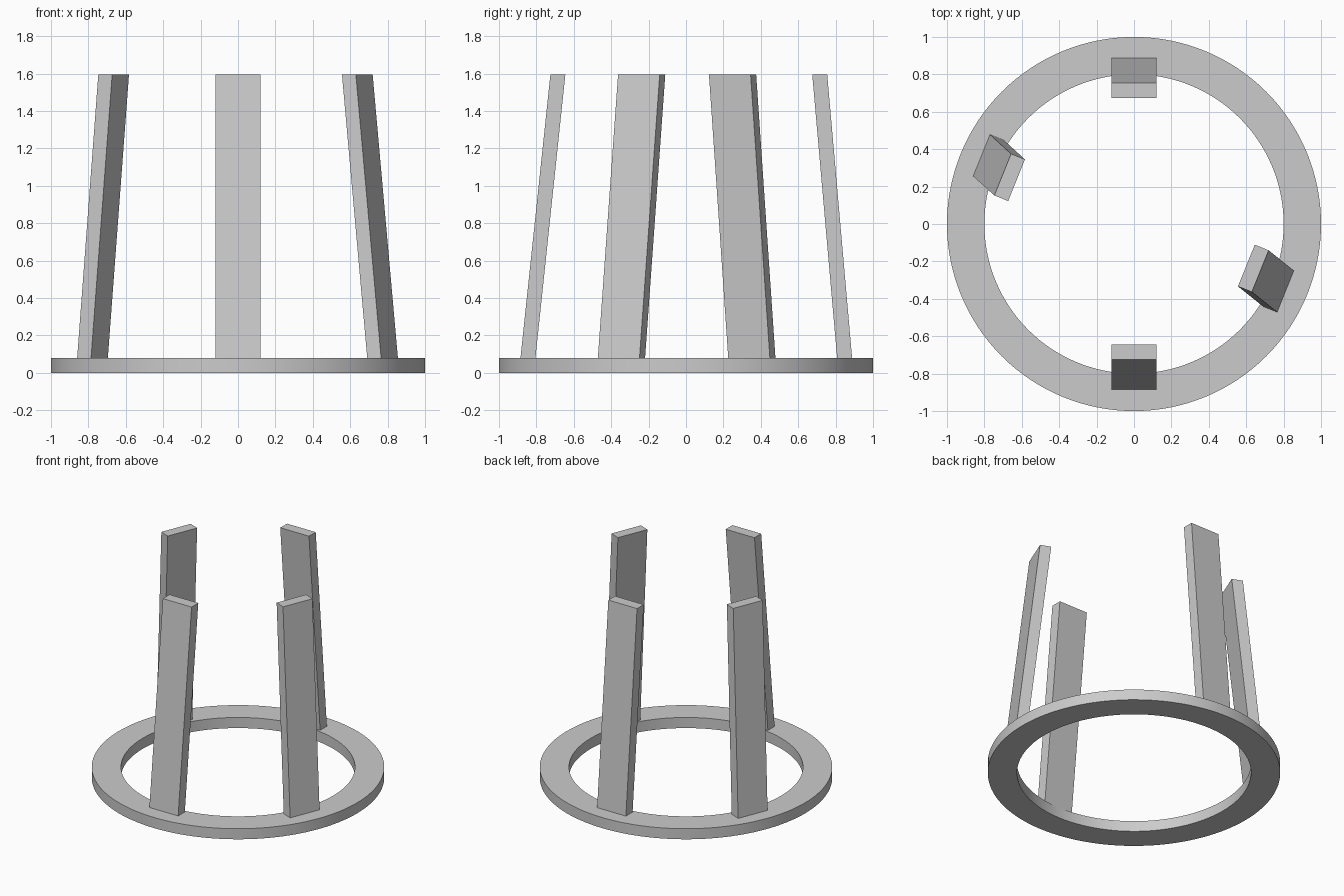
import bpy
import bmesh
import math
from mathutils import Vector

cube = bpy.data.objects.get("Cube")
if cube:
    bpy.data.objects.remove(cube, do_unlink=True)

grey = bpy.data.materials.new("light grey")
grey.use_nodes = True
COLOUR = (0.6, 0.6, 0.6, 1)
grey.diffuse_color = COLOUR
grey.node_tree.nodes["Principled BSDF"].inputs["Base Color"].default_value = COLOUR

RING_TOP, LEG_TOP = 0.08, 1.595
WIDTH, THICK = 0.24, 0.08


def add_object(name, bm):
    bmesh.ops.recalc_face_normals(bm, faces=bm.faces)
    mesh = bpy.data.meshes.new(name)
    bm.to_mesh(mesh)
    bm.free()
    mesh.materials.append(grey)
    obj = bpy.data.objects.new(name, mesh)
    bpy.context.collection.objects.link(obj)
    return obj


# Base ring: a rectangular section spun around z
def make_ring(outer, inner, height, steps=128):
    bm = bmesh.new()
    section = [(inner, 0), (outer, 0), (outer, height), (inner, height)]
    verts = [bm.verts.new((r, 0, z)) for r, z in section]
    edges = [bm.edges.new((verts[i], verts[i - 1])) for i in range(len(verts))]
    bmesh.ops.spin(bm, geom=verts + edges, cent=(0, 0, 0), axis=(0, 0, 1),
                   angle=math.tau, steps=steps, use_merge=True)
    bmesh.ops.remove_doubles(bm, verts=bm.verts, dist=1e-4)
    return add_object("base_ring", bm)


# Leaning leg: a plank cut level at both ends; foot and head are the
# middles of its outer face, facing is the direction of that face
def make_leg(name, foot, head, facing):
    out = Vector((math.cos(math.radians(facing)), math.sin(math.radians(facing)), 0))
    side = Vector((-out.y, out.x, 0)) * WIDTH / 2
    bm = bmesh.new()
    foot, head = Vector((*foot, RING_TOP)), Vector((*head, LEG_TOP))
    corners = [-side, side, side - out * THICK, -side - out * THICK]
    face = bm.faces.new([bm.verts.new(foot + c) for c in corners])
    top = bmesh.ops.extrude_face_region(bm, geom=[face], use_keep_orig=True)
    moved = [v for v in top["geom"] if isinstance(v, bmesh.types.BMVert)]
    bmesh.ops.translate(bm, verts=moved, vec=head - foot)
    return add_object(name, bm)


ring = make_ring(1.0, 0.8, RING_TOP)
bpy.ops.object.select_all(action="DESELECT")
ring.select_set(True)
bpy.context.view_layer.objects.active = ring
bpy.ops.object.shade_smooth_by_angle(angle=math.radians(30))

make_leg("front_leg", (0, -0.885), (0, -0.725), -90)
make_leg("back_leg", (0, 0.888), (0, 0.755), 90)
make_leg("right_leg", (-0.815, 0.367), (-0.702, 0.264), 158)
make_leg("left_leg", (0.81, -0.36), (0.675, -0.252), -22)
